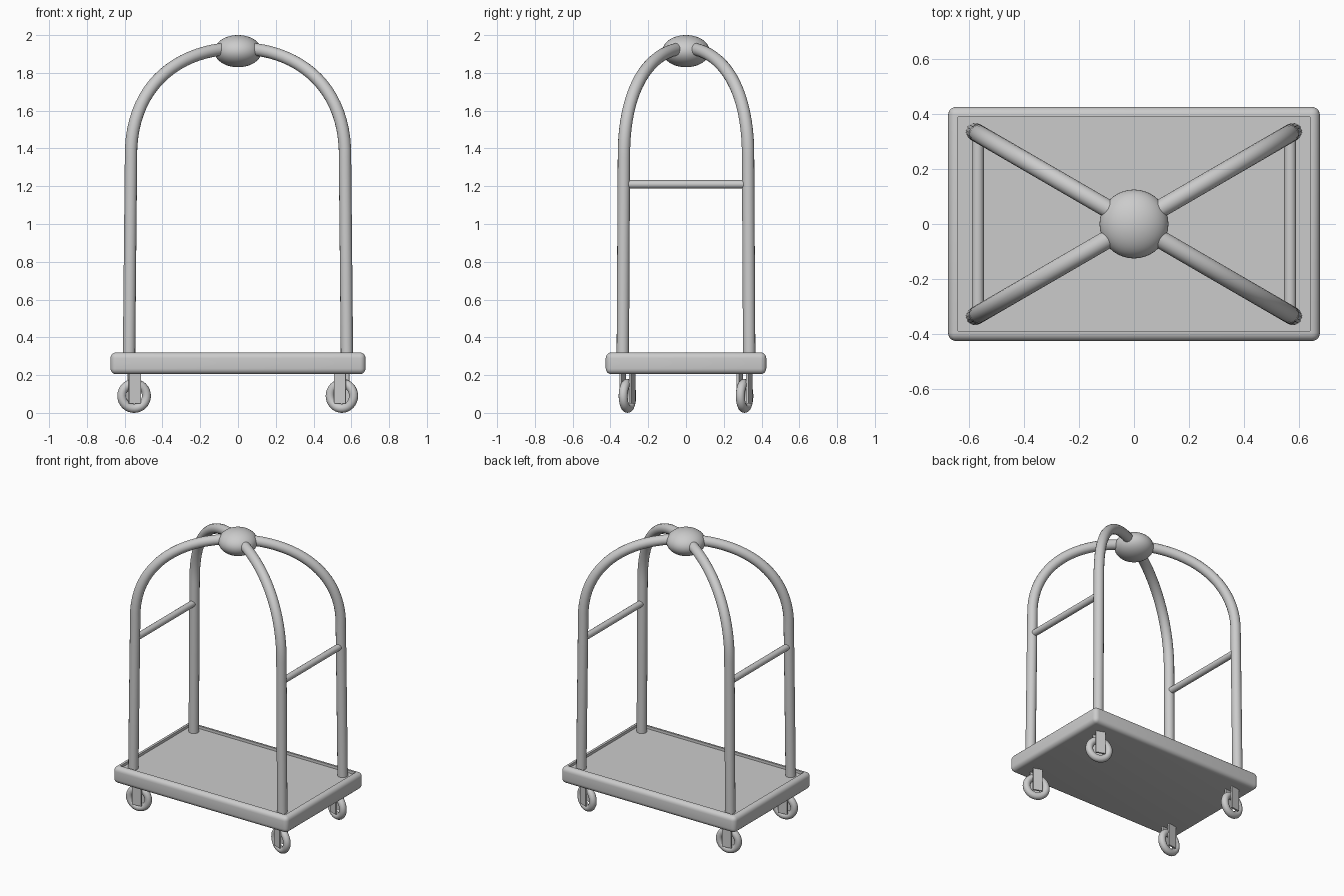
import bpy, bmesh
from math import radians, sin, cos
from mathutils import Matrix

if "Cube" in bpy.data.objects:
    bpy.data.objects.remove(bpy.data.objects["Cube"])

SIDES = [(sx, sy, n) for sx, n1 in ((-1, "left"), (1, "right"))
         for sy, n in ((-1, "front_" + n1), (1, "back_" + n1))]


def smooth(obj, angle=35):
    bpy.ops.object.select_all(action='DESELECT')
    obj.select_set(True)
    bpy.context.view_layer.objects.active = obj
    bpy.ops.object.shade_smooth_by_angle(angle=radians(angle))


def mesh_object(name, bm):
    me = bpy.data.meshes.new(name)
    bm.to_mesh(me)
    bm.free()
    obj = bpy.data.objects.new(name, me)
    bpy.context.collection.objects.link(obj)
    return obj


def box(bm, size, centre):
    m = Matrix.Translation(centre) @ Matrix.Diagonal((*size, 1))
    return bmesh.ops.create_cube(bm, size=1, matrix=m)


def tube(name, points, radius):
    """Bezier tube; points are (co, left handle, right handle)."""
    cu = bpy.data.curves.new(name, 'CURVE')
    cu.dimensions = '3D'
    cu.bevel_depth = radius
    cu.bevel_resolution = 6
    cu.resolution_u = 20
    cu.use_fill_caps = True
    sp = cu.splines.new('BEZIER')
    sp.bezier_points.add(len(points) - 1)
    for bp, (co, hl, hr) in zip(sp.bezier_points, points):
        bp.handle_left_type = bp.handle_right_type = 'FREE'
        bp.co, bp.handle_left, bp.handle_right = co, hl, hr
    obj = bpy.data.objects.new(name, cu)
    bpy.context.collection.objects.link(obj)
    bpy.ops.object.select_all(action='DESELECT')
    obj.select_set(True)
    bpy.context.view_layer.objects.active = obj
    bpy.ops.object.convert(target='MESH')
    smooth(bpy.context.view_layer.objects.active)


# Platform: rounded slab with a shallow recessed deck
bm = bmesh.new()
box(bm, (1.35, 0.85, 0.115), (0, 0, 0.2625))
bmesh.ops.bevel(bm, geom=bm.edges[:], offset=0.03, segments=5,
                profile=0.5, affect='EDGES')
bm.normal_update()
top = max((f for f in bm.faces if f.normal.z > 0.99), key=lambda f: f.calc_area())
bmesh.ops.inset_region(bm, faces=[top], thickness=0.009)
ring = bmesh.ops.inset_region(bm, faces=[top], thickness=0.0005)
bmesh.ops.translate(bm, verts=top.verts[:], vec=(0, 0, -0.018))
smooth(mesh_object("platform", bm))

# Four arched posts meeting at the crown
for sx, sy, name in SIDES:
    def p(r, z):
        return (sx * r, sy * r * 0.58, z)
    tube(name + "_post", [
        (p(0.577, 0.28), p(0.577, 0.2), p(0.574, 0.6)),
        (p(0.566, 1.4), p(0.569, 1.1), p(0.55, 1.75)),
        (p(0.0, 1.93), p(0.3, 1.93), p(-0.1, 1.93))], 0.033)

# Crown ball
bm = bmesh.new()
bmesh.ops.create_uvsphere(bm, u_segments=40, v_segments=24, radius=1,
                          matrix=Matrix.Translation((0, 0, 1.915)) @
                          Matrix.Diagonal((0.125, 0.125, 0.085, 1)))
smooth(mesh_object("crown_ball", bm))

# Side rails between front and back posts
for sx, name in ((-1, "left_rail"), (1, "right_rail")):
    x = sx * 0.567
    a, b = (x, -0.32, 1.21), (x, 0.32, 1.21)
    m1, m2 = (x, -0.1, 1.21), (x, 0.1, 1.21)
    tube(name, [(a, a, m1), (b, m2, b)], 0.022)

# Swivelled casters: ring wheel held between two fork plates
for sx, sy, name in SIDES:
    swivel = radians(8 if sx < 0 else -20)
    place = (sx * 0.55, sy * 0.31, 0)
    bpy.ops.mesh.primitive_torus_add(
        major_radius=0.066, minor_radius=0.024, major_segments=32,
        minor_segments=14, location=(place[0], place[1], 0.09),
        rotation=(radians(90), 0, swivel))
    wheel = bpy.context.object
    wheel.name = name + "_wheel"
    smooth(wheel, 60)
    bm = bmesh.new()
    for s in (-1, 1):
        box(bm, (0.064, 0.012, 0.165), (0, s * 0.027, 0.1325))
    fork = mesh_object(name + "_fork", bm)
    fork.location = place
    fork.rotation_euler.z = swivel
